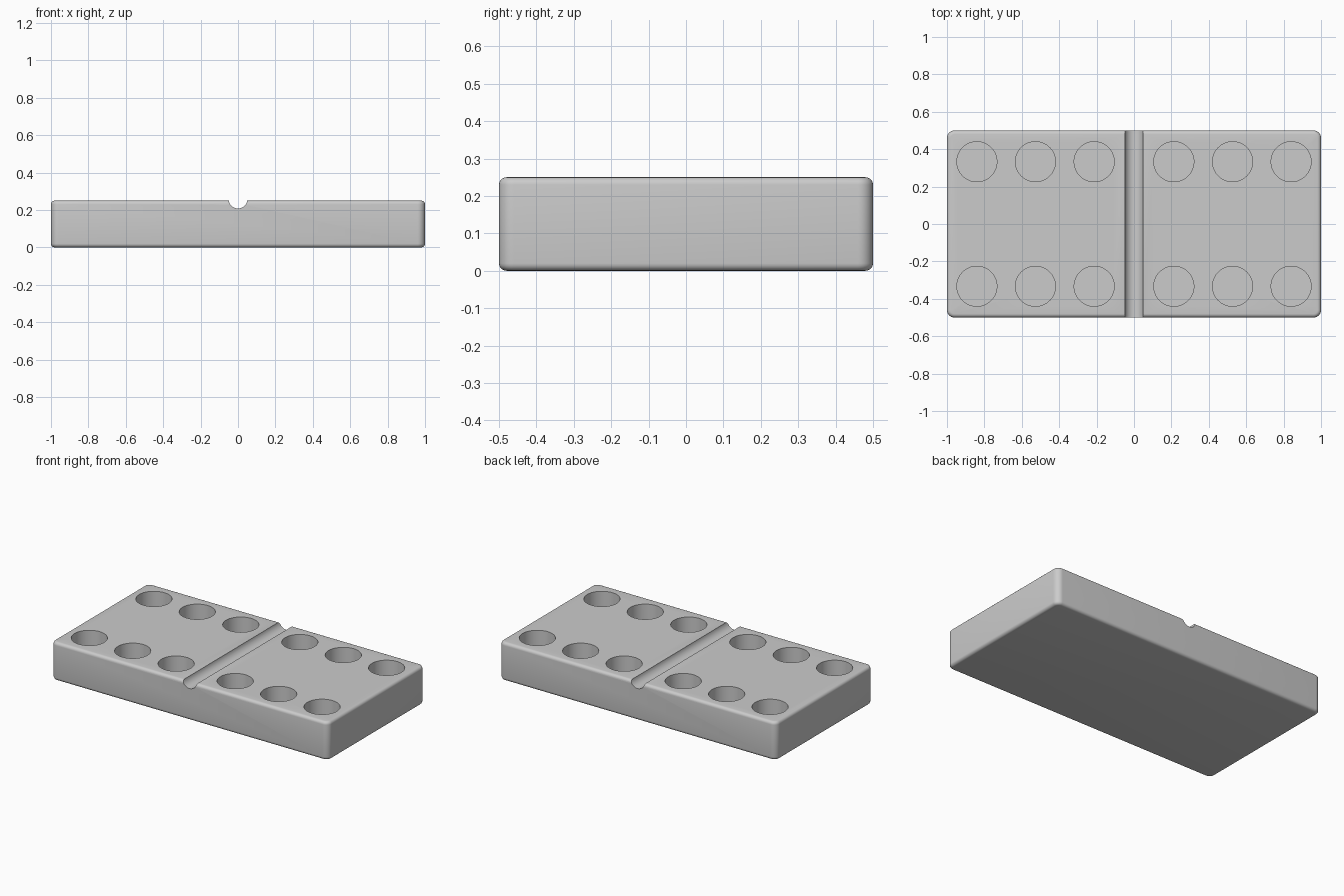
import bpy, bmesh, math

if "Cube" in bpy.data.objects:
    bpy.data.objects.remove(bpy.data.objects["Cube"])

grey = bpy.data.materials.new("plain grey")
grey.diffuse_color = (0.6, 0.6, 0.6, 1)
grey.use_nodes = True
grey.node_tree.nodes["Principled BSDF"].inputs["Base Color"].default_value = grey.diffuse_color

HEIGHT = 0.25
PIP_DEPTH = 0.125


def finish(name, bm):
    mesh = bpy.data.meshes.new(name)
    bm.to_mesh(mesh)
    bm.free()
    mesh.materials.append(grey)
    obj = bpy.data.objects.new(name, mesh)
    bpy.context.collection.objects.link(obj)
    return obj


def cylinder_cutter(name, radius, depth, location, rotation=(0, 0, 0)):
    bm = bmesh.new()
    bmesh.ops.create_cone(bm, cap_ends=True, segments=64, radius1=radius,
                          radius2=radius, depth=depth)
    obj = finish(name, bm)
    obj.location, obj.rotation_euler = location, rotation
    obj.hide_render = True
    obj.hide_set(True)
    return obj


# Tile body: wide rounding on the upright corners, finer on the rims
bm = bmesh.new()
bmesh.ops.create_cube(bm, size=1)
for v in bm.verts:
    v.co = (v.co.x * 2, v.co.y, (v.co.z + 0.5) * HEIGHT)
upright = [e for e in bm.edges if abs(e.verts[0].co.z - e.verts[1].co.z) > 0.1]
bmesh.ops.bevel(bm, geom=upright, offset=0.04, segments=8, profile=0.5, affect='EDGES')
rims = [e for e in bm.edges if abs(e.verts[0].co.z - e.verts[1].co.z) < 0.01]
bmesh.ops.bevel(bm, geom=rims, offset=0.02, segments=5, profile=0.5, affect='EDGES')
tile = finish("domino_tile", bm)

# Centre groove and two rows of six round pips
cutters = [cylinder_cutter("groove_cutter", 0.05, 1.4, (0, 0, HEIGHT + 0.008),
                           (math.pi / 2, 0, 0))]
for x in (0.213, 0.527, 0.84):
    for sx in (-1, 1):
        for sy in (-1, 1):
            cutters.append(cylinder_cutter("pip_cutter", 0.107, PIP_DEPTH * 2,
                                           (sx * x, sy * 0.333, HEIGHT)))
for cutter in cutters:
    mod = tile.modifiers.new(cutter.name, 'BOOLEAN')
    mod.operation = 'DIFFERENCE'
    mod.solver = 'EXACT'
    mod.object = cutter

# Bake the cuts, remove the helpers, then smooth the rounded faces
bpy.context.view_layer.update()
carved = bpy.data.meshes.new_from_object(
    tile.evaluated_get(bpy.context.evaluated_depsgraph_get()))
tile.modifiers.clear()
tile.data = carved
for cutter in cutters:
    bpy.data.objects.remove(cutter)
bpy.context.view_layer.objects.active = tile
tile.select_set(True)
bpy.ops.object.shade_smooth_by_angle(angle=math.radians(30))
